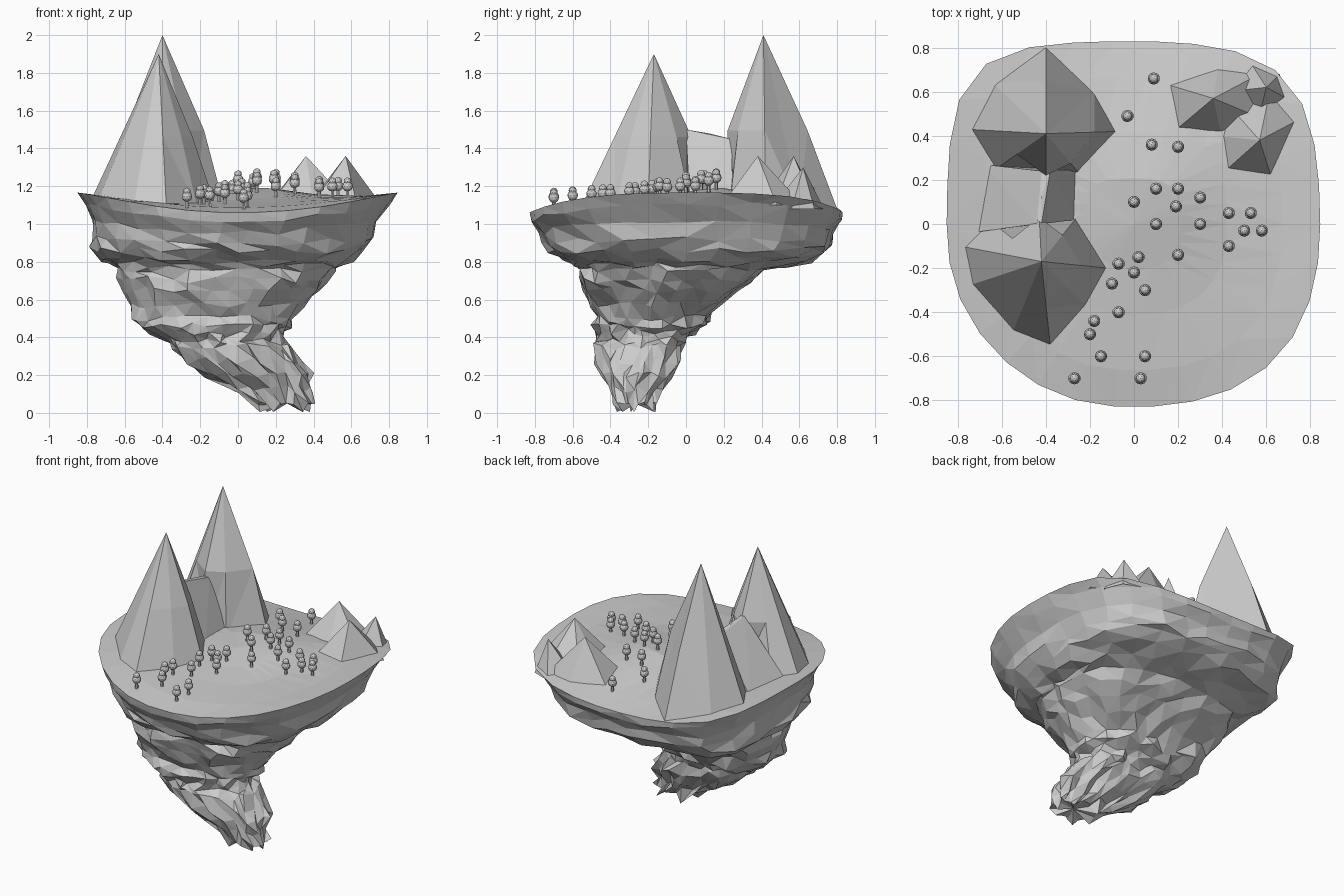
import bpy, bmesh, math, random
from mathutils import Matrix, Vector

random.seed(4)
cube = bpy.data.objects.get("Cube")
if cube:
    bpy.data.objects.remove(cube, do_unlink=True)

# One stone colour for everything
stone = bpy.data.materials.new("stone_grey")
stone.use_nodes = True
GREY = (0.6, 0.6, 0.6, 1)
stone.diffuse_color = GREY
stone.node_tree.nodes["Principled BSDF"].inputs["Base Color"].default_value = GREY


def finish(bm, name):
    bmesh.ops.recalc_face_normals(bm, faces=bm.faces)
    mesh = bpy.data.meshes.new(name)
    bm.to_mesh(mesh)
    bm.free()
    mesh.materials.append(stone)
    obj = bpy.data.objects.new(name, mesh)
    bpy.context.scene.collection.objects.link(obj)
    return obj


def skin(name, loops):
    """Join rings of points; a ring of one point closes into a tip."""
    bm = bmesh.new()
    rings = [[bm.verts.new(p) for p in loop] for loop in loops]
    for low, high in zip(rings, rings[1:]):
        n = max(len(low), len(high))
        for i in range(n):
            j = (i + 1) % n
            if len(low) == 1:
                bm.faces.new((low[0], high[j], high[i]))
            elif len(high) == 1:
                bm.faces.new((low[i], low[j], high[0]))
            else:
                bm.faces.new((low[i], low[j], high[j], high[i]))
    bmesh.ops.triangulate(bm, faces=[f for f in bm.faces if len(f.verts) > 3])
    return finish(bm, name)


def ground(x, y):
    """Height of the plateau: a low mound, raised sides, lowered front and back."""
    mound = 0.085 * math.exp(-((x - 0.1) ** 2 + (y - 0.17) ** 2) / 0.12)
    return 1.105 + mound + 0.06 * (x / 0.84) ** 2 - 0.045 * (y / 0.83) ** 4


def outline(angle, x0, x1, y0, y1, square):
    """Point on a rounded square; each corner has its own sharpness."""
    c, s = math.cos(angle), math.sin(angle)
    if s > 0:
        corner = 0.9 if c > 0 else 1.6
    else:
        corner = 0.15 if c > 0 else -0.15
    n = 2 + square * (0.25 + corner * abs(math.sin(2 * angle)))
    r = (abs(c) ** n + abs(s) ** n) ** (-1 / n)
    return ((x0 + x1) / 2 + r * c * (x1 - x0) / 2,
            (y0 + y1) / 2 + r * s * (y1 - y0) / 2)


# Floating rock: height, then right, left, front and back reach of the main layers
layers = [
    (.05, .1, .4, -.37, -.17),
    (.2, -.17, .39, -.44, -.09),
    (.35, -.36, .27, -.48, -.02),
    (.43, -.45, .23, -.48, .04),
    (.5, -.55, .28, -.48, .12),
    (.65, -.6, .42, -.55, .27),
    (.76, -.63, .5, -.56, .4),
    (.81, -.73, .61, -.66, .66),
    (.9, -.77, .7, -.75, .76),
    (1.05, -.81, .8, -.82, .82),
]
# A ledge halfway between each two layers
strata = [layers[0]]
for k, (low, high) in enumerate(zip(layers, layers[1:])):
    ledge = 0.015 if k % 2 else -0.015
    out = (0, -ledge, ledge, -ledge, ledge)
    strata += [[(a + b) / 2 + o for a, b, o in zip(low, high, out)], high]

SEGMENTS = 30
angles = [2 * math.pi * i / SEGMENTS for i in range(SEGMENTS)]
rim = [outline(a, -.85, .845, -.83, .83, 1) for a in angles]
rock_loops = [[(.26, -.27, .05)]]
for row, (z, *reach) in enumerate(strata):
    rough = 0.012 if z > 0.95 else 0.024
    lift = max(0, (z - 0.8) / 0.3)
    loop = []
    for i, a in enumerate(angles):
        x, y = outline(a, *reach, min(1, z / 0.7))
        dz = random.uniform(-0.02, 0.02)
        if row == 0:
            dz = -0.045 if i % 5 == 0 else dz / 2
        edge = ground(*rim[i]) - 1.1
        loop.append((x + random.uniform(-rough, rough),
                     y + random.uniform(-rough, rough),
                     z + dz * (1 - 0.4 * lift) + edge * lift))
    rock_loops.append(loop)

# Rim and plateau close the rock at the top
for scale in (1, 0.8, 0.5, 0.25):
    rock_loops.append([(x * scale, y * scale, ground(x * scale, y * scale))
                       for x, y in rim])
rock_loops.append([(0, 0, ground(0, 0))])
skin("floating_rock", rock_loops)


# Mountains: a peak and its foot points. A foot may add how far out its ridge
# has come by mid height (STRAIGHT is an even slope, 1 is a cliff).
STRAIGHT = 0.55


def mountain(name, peak, feet, foot_z=1.1):
    peak = Vector(peak)
    base, middle = [], []
    for x, y, *out in feet:
        foot = Vector((x, y, foot_z))
        ridge = peak.lerp(foot, out[0] if out else STRAIGHT)
        ridge.z = peak.z + STRAIGHT * (foot_z - peak.z)
        base.append(foot)
        middle.append(ridge)
    skin(name, [base, middle, [peak]])


mountain("front_mountain", (-.42, -.17, 1.9), [
    (-.12, -.2, .6), (-.26, .03, .6), (-.43, .03, 1), (-.66, .02), (-.79, -.1),
    (-.75, -.28), (-.55, -.49), (-.38, -.55), (-.22, -.37, .6)])
mountain("back_mountain", (-.4, .41, 2), [
    (-.07, .42, .67), (-.18, .6), (-.4, .8, .6), (-.64, .64), (-.76, .43),
    (-.64, .24), (-.4, .22, 1), (-.25, .23, .75)], 1.08)

# Ridge between the two large mountains
skin("mountain_saddle", [
    [(-.74, -.04, 1.1), (-.26, .02, 1.1), (-.25, .25, 1.1), (-.68, .27, 1.1)],
    [(-.44, 0, 1.5), (-.42, 0, 1.5), (-.38, .24, 1.45), (-.42, .24, 1.45)],
    [(-.42, .12, 1.48)]])

# Small hills at the back left
mountain("inner_hill", (.36, .57, 1.36), [
    (.6, .47), (.57, .68), (.38, .7), (.16, .63), (.17, .41), (.4, .39)])
mountain("outer_hill", (.57, .38, 1.36), [
    (.76, .48), (.62, .62), (.42, .55), (.37, .4), (.39, .22), (.63, .19)])
mountain("rim_hill", (.6, .62, 1.3), [
    (.71, .56), (.66, .68), (.53, .73), (.42, .6), (.56, .45)], 1.08)

# Trees: a short trunk with two rounded tiers of leaves
tree_spots = [
    (.09, .66), (-.03, .49), (.08, .36), (.2, .35), (.1, .16), (.2, .16),
    (.3, .12), (.19, .08), (0, .1), (.1, 0), (.3, 0), (.43, .05),
    (.53, .05), (.5, -.03), (.58, -.03), (.43, -.1), (.2, -.14), (.02, -.15),
    (-.07, -.18), (0, -.22), (-.1, -.27), (.05, -.3), (-.07, -.4), (-.18, -.44),
    (-.2, -.5), (-.15, -.6), (.05, -.6), (.03, -.7), (-.27, -.7)]
trunks, crowns = bmesh.new(), bmesh.new()
for x, y in tree_spots:
    z = ground(x, y)
    bmesh.ops.create_cone(trunks, cap_ends=True, segments=6, radius1=0.011, radius2=0.008,
                          depth=0.07, matrix=Matrix.Translation((x, y, z + 0.015)))
    for height, radius in ((0.057, 0.028), (0.083, 0.021)):
        bmesh.ops.create_icosphere(crowns, subdivisions=2, radius=radius,
                                   matrix=Matrix.Translation((x, y, z + height)))
finish(trunks, "tree_trunks")
finish(crowns, "tree_crowns")
